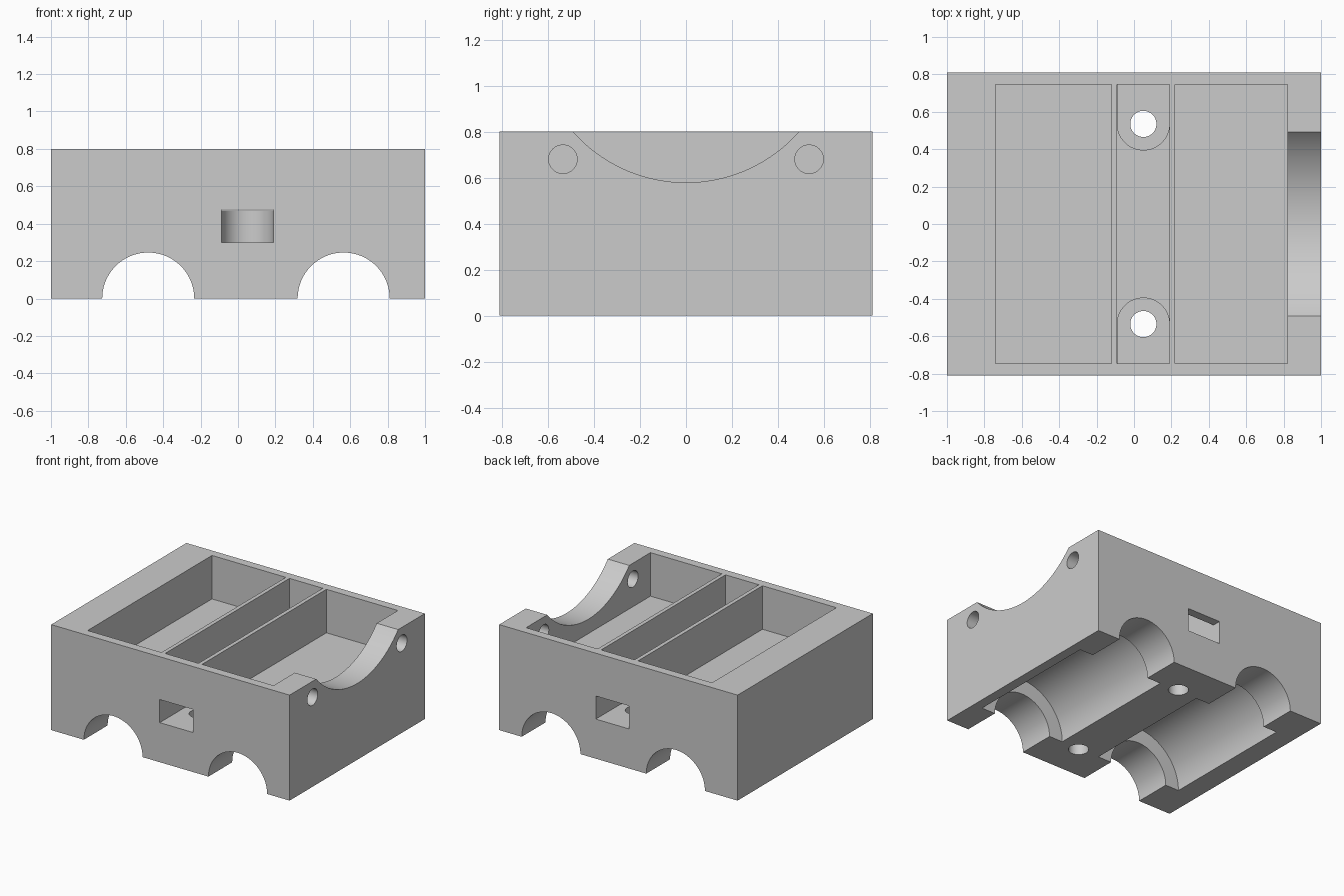
import bpy
import math

cube = bpy.data.objects.get("Cube")
if cube:
    bpy.data.objects.remove(cube, do_unlink=True)

grey = bpy.data.materials.new("light grey plastic")
grey.use_nodes = True
colour = (0.6, 0.6, 0.6, 1)
grey.diffuse_color = colour
grey.node_tree.nodes["Principled BSDF"].inputs["Base Color"].default_value = colour


def box(name, x, y, z):
    """Box from (low, high) ranges."""
    centre = [(a + b) / 2 for a, b in (x, y, z)]
    bpy.ops.mesh.primitive_cube_add(size=1, location=centre)
    ob = bpy.context.object
    ob.name = name
    ob.scale = [b - a for a, b in (x, y, z)]
    bpy.ops.object.transform_apply(location=False, rotation=False, scale=True)
    ob.data.materials.append(grey)
    return ob


def rod(name, radius, length, centre, axis, sides=64):
    """Cylinder along the named axis."""
    turn = {"x": (0, math.pi / 2, 0), "y": (math.pi / 2, 0, 0), "z": (0, 0, 0)}[axis]
    bpy.ops.mesh.primitive_cylinder_add(vertices=sides, radius=radius, depth=length,
                                        location=centre, rotation=turn)
    ob = bpy.context.object
    ob.name = name
    bpy.ops.object.transform_apply(location=False, rotation=True, scale=False)
    ob.data.materials.append(grey)
    return ob


body = box("carriage_block", (-1, 1), (-0.81, 0.81), (0, 0.8))
cutters = []

# Three open pockets in the top
for name, x in (("wide_pocket_right", (-0.74, -0.12)),
                ("narrow_pocket", (-0.09, 0.19)),
                ("wide_pocket_left", (0.22, 0.82))):
    cutters.append(box(name, x, (-0.745, 0.745), (0.47, 1)))

# Rod channels with wider bearing seats underneath
for x in (-0.48, 0.565):
    cutters.append(rod("rod_channel", 0.246, 2, (x, 0, 0), "y", 96))
    cutters.append(rod("bearing_seat", 0.36, 1.05, (x, 0, 0), "y", 96))

# Front and back: round-ended nut slots, bolt holes, side wall holes
for side in (-1, 1):
    y = side * 0.535
    cutters.append(rod("nut_slot_end", 0.1395, 0.175, (0.05, y, 0.3875), "z"))
    cutters.append(box("nut_slot", (-0.0895, 0.1895), sorted((y, side)), (0.3, 0.475)))
    cutters.append(rod("bolt_hole", 0.07, 1, (0.05, y, 0.2), "z", 48))
    cutters.append(rod("side_hole", 0.062, 0.4, (0.95, y, 0.68), "x", 48))

# Curved dip in the left wall
cutters.append(rod("wall_dip", 0.656, 0.4, (0.95, 0, 1.235), "x", 128))

for cutter in cutters:
    cutter.hide_render = True
    bpy.context.view_layer.objects.active = body
    cut = body.modifiers.new(cutter.name, "BOOLEAN")
    cut.operation = "DIFFERENCE"
    cut.solver = "EXACT"
    cut.object = cutter
    bpy.ops.object.modifier_apply(modifier=cut.name)
    bpy.data.objects.remove(cutter, do_unlink=True)

bpy.ops.object.select_all(action="DESELECT")
body.select_set(True)
bpy.context.view_layer.objects.active = body
bpy.ops.object.shade_smooth_by_angle(angle=math.radians(25))
